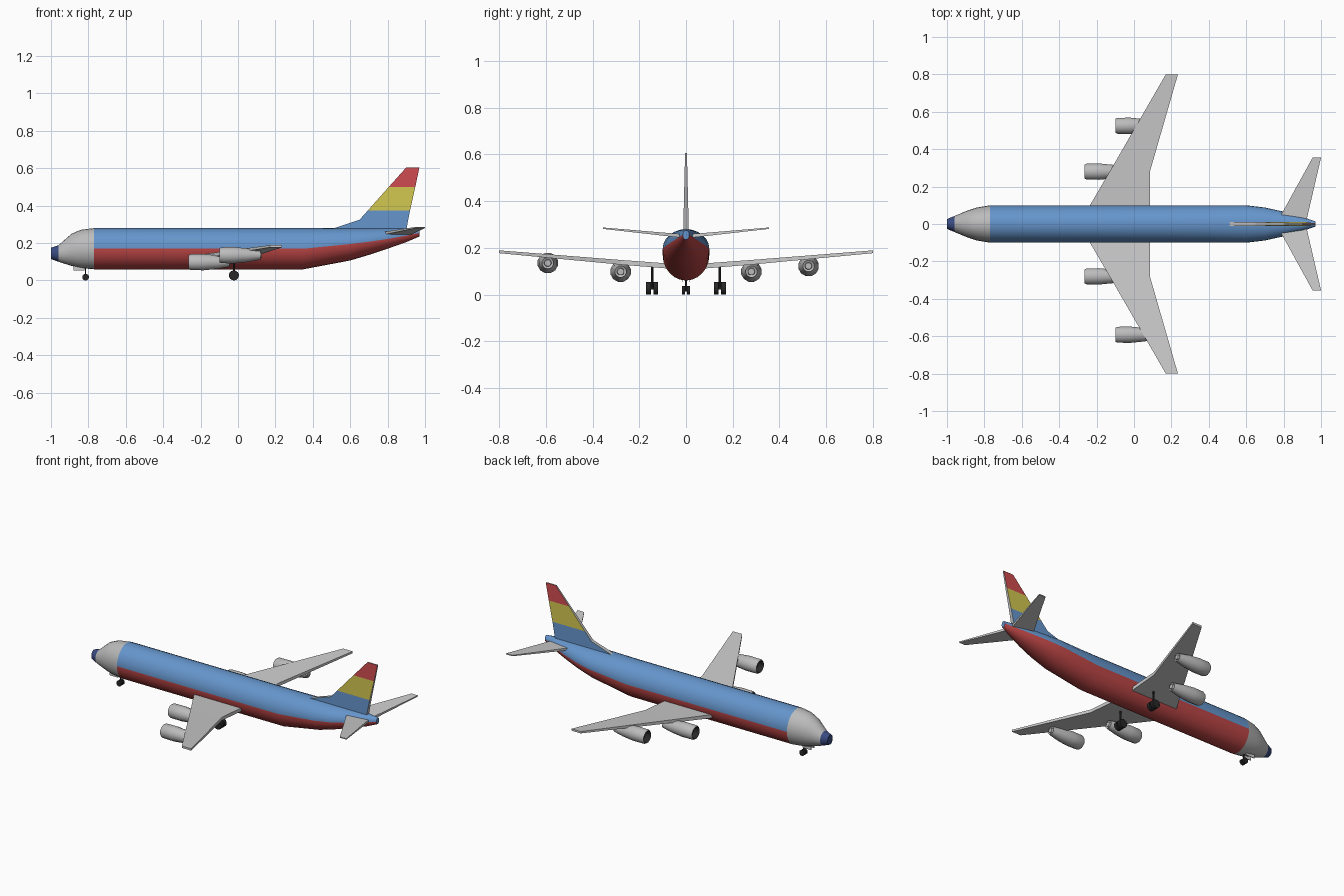
import bpy, bmesh
from math import sin, cos, pi, radians
from mathutils import Vector

if "Cube" in bpy.data.objects:
    bpy.data.objects.remove(bpy.data.objects["Cube"])


def material(name, rgb):
    m = bpy.data.materials.new(name)
    m.diffuse_color = (*rgb, 1)
    m.use_nodes = True
    m.node_tree.nodes["Principled BSDF"].inputs["Base Color"].default_value = m.diffuse_color
    return m


BLUE = material("blue", (0.13, 0.30, 0.60))
RED = material("red", (0.50, 0.06, 0.06))
FIN_RED = material("fin_red", (0.62, 0.07, 0.08))
YELLOW = material("yellow", (0.63, 0.56, 0.08))
NAVY = material("navy", (0.04, 0.07, 0.22))
GREY = material("grey", (0.5, 0.5, 0.5))
DARK = material("dark", (0.02, 0.02, 0.02))


def loft(name, rings, mats=(), pick=None, smooth=False):
    """Skin a list of closed rings, cap both ends, colour faces by pick(centre, normal)."""
    bm = bmesh.new()
    rows = [[bm.verts.new(p) for p in ring] for ring in rings]
    n = len(rows[0])
    for a, b in zip(rows, rows[1:]):
        for i in range(n):
            j = (i + 1) % n
            bm.faces.new((a[i], a[j], b[j], b[i]))
    bm.faces.new(rows[0])
    bm.faces.new(rows[-1])
    bmesh.ops.recalc_face_normals(bm, faces=bm.faces)
    bm.normal_update()
    if pick:
        for f in bm.faces:
            f.material_index = pick(f.calc_center_median(), f.normal)
    me = bpy.data.meshes.new(name)
    bm.to_mesh(me)
    bm.free()
    for m in mats:
        me.materials.append(m)
    ob = bpy.data.objects.new(name, me)
    bpy.context.collection.objects.link(ob)
    if smooth:
        bpy.ops.object.select_all(action='DESELECT')
        ob.select_set(True)
        bpy.context.view_layer.objects.active = ob
        bpy.ops.object.shade_smooth_by_angle(angle=radians(30))
    return ob


def circle(x, y, z, r, n, axis='X'):
    ring = []
    for i in range(n):
        a = 2 * pi * (i + 0.5) / n
        c, s = r * cos(a), r * sin(a)
        ring.append({'X': (x, y + c, z + s), 'Y': (x + c, y, z + s), 'Z': (x + c, y + s, z)}[axis])
    return ring


def cylinder(name, p, r, length, axis, n=12, mat=DARK):
    d = Vector([length / 2 if axis == k else 0 for k in 'XYZ'])
    rings = [circle(*(Vector(p) + s * d), r, n, axis) for s in (-1, 1)]
    return loft(name, rings, [mat], smooth=True)


# Fuselage: stations of x, bottom, waist, top, half width
N = 24
def hull(name, stations, mats, pick=None):
    rings = []
    for x, lo, mid, hi, w in stations:
        ring = []
        for i in range(N):
            a = 2 * pi * i / N
            s = sin(a)
            ring.append((x, w * cos(a), mid + s * ((hi - mid) if s > 0 else (mid - lo))))
        rings.append(ring)
    loft(name, rings, mats, pick, smooth=True)


tip = (-0.96, 0.10, 0.145, 0.188, 0.043)
front = (-0.77, 0.06, 0.17, 0.28, 0.10)
hull("nose_tip", [(-1.0, 0.115, 0.145, 0.175, 0.026), tip], [NAVY])
hull("cockpit_section", [tip, (-0.89, 0.078, 0.16, 0.25, 0.072),
                         (-0.84, 0.066, 0.167, 0.271, 0.088), front], [GREY])
body = [front, (0.35, 0.06, 0.17, 0.28, 0.10), (0.60, 0.107, 0.195, 0.28, 0.10),
        (0.70, 0.137, 0.207, 0.28, 0.088), (0.80, 0.17, 0.222, 0.28, 0.066),
        (0.90, 0.205, 0.24, 0.28, 0.038), (0.97, 0.235, 0.255, 0.275, 0.014)]


def waist(x):
    for a, b in zip(body, body[1:]):
        if x <= b[0]:
            return a[2] + (b[2] - a[2]) * (x - a[0]) / (b[0] - a[0])
    return body[-1][2]


hull("fuselage", body, [BLUE, RED], lambda c, n: int(c.z < waist(c.x)))


# Wings and tailplanes: sections of y, leading x, trailing x, z, thickness
def plane(name, sections, side):
    rings = []
    for y, x0, x1, z, t in sections:
        y *= side
        rings.append([(x0, y, z - t / 2), (x1, y, z - t / 2), (x1, y, z + t / 2), (x0, y, z + t / 2)])
    loft(name, rings)


for side, label in ((1, "left"), (-1, "right")):
    plane("wing_" + label, [(0.05, -0.265, 0.085, 0.120, 0.022), (0.28, -0.13, 0.085, 0.138, 0.02),
                            (0.80, 0.17, 0.235, 0.183, 0.012)], side)
    plane("tailplane_" + label, [(0.01, 0.765, 0.92, 0.25, 0.016),
                                 (0.355, 0.955, 1.0, 0.284, 0.006)], side)

# Tail fin: sections of z, leading x, trailing x; coloured sides and grey rims
fin = [(0.272, 0.49, 0.90), (0.325, 0.65, 0.91), (0.375, 0.695, 0.92),
       (0.50, 0.806, 0.948), (0.605, 0.90, 0.97)]
rings = []
for z, x0, x1 in fin:
    t = 0.012 - 0.024 * (z - 0.272)
    rings.append([(x0, -t, z), (x1, -t, z), (x1, t, z), (x0, t, z)])
loft("tail_fin", rings, [BLUE, YELLOW, FIN_RED, GREY],
     lambda c, n: 3 if abs(n.y) < 0.5 else (c.z > 0.375) + (c.z > 0.5))

# Engines: tapered nacelles with a recessed intake and exhaust plug
profile = [(0.035, 0.012), (0.035, 0.029), (0.0, 0.038), (0.012, 0.044), (0.08, 0.045),
           (0.15, 0.038), (0.22, 0.025), (0.215, 0.016), (0.225, 0.014)]
for i, (x, y, z) in enumerate([(-0.265, 0.28, 0.098), (-0.265, -0.28, 0.098),
                               (-0.10, 0.525, 0.122), (-0.10, -0.592, 0.135)]):
    loft(f"engine_{i + 1}", [circle(x + d, y, z, r, 12) for d, r in profile], [GREY, DARK],
         lambda c, n, x=x, y=y, z=z: int(c.x < x + 0.04 and n.x < 0.1
              and (c.yz - Vector((y, z))).length < 0.036), smooth=True)

# Landing gear: twin wheels on struts
def gear(name, x, y, r, top, gap, width):
    for s in (-1, 1):
        cylinder(name + "_wheel", (x, y + s * gap, r), r, width, 'Y', 14)
    cylinder(name + "_axle", (x, y, r), r * 0.25, gap * 2, 'Y', 8)
    cylinder(name + "_strut", (x, y, (r + top) / 2), r * 0.22, top - r, 'Z', 8)


for y in (-0.145, 0.145):
    gear("main_gear", -0.022, y, 0.027, 0.125, 0.0155, 0.021)
gear("nose_gear", -0.815, 0, 0.018, 0.08, 0.0105, 0.012)

# Nose gear doors
for s in (-1, 1):
    loft("nose_gear_door", [[(x, s * y, z) for x, z in ((-0.88, 0.054), (-0.82, 0.054),
                             (-0.82, 0.075), (-0.88, 0.085))] for y in (0.014, 0.018)])
